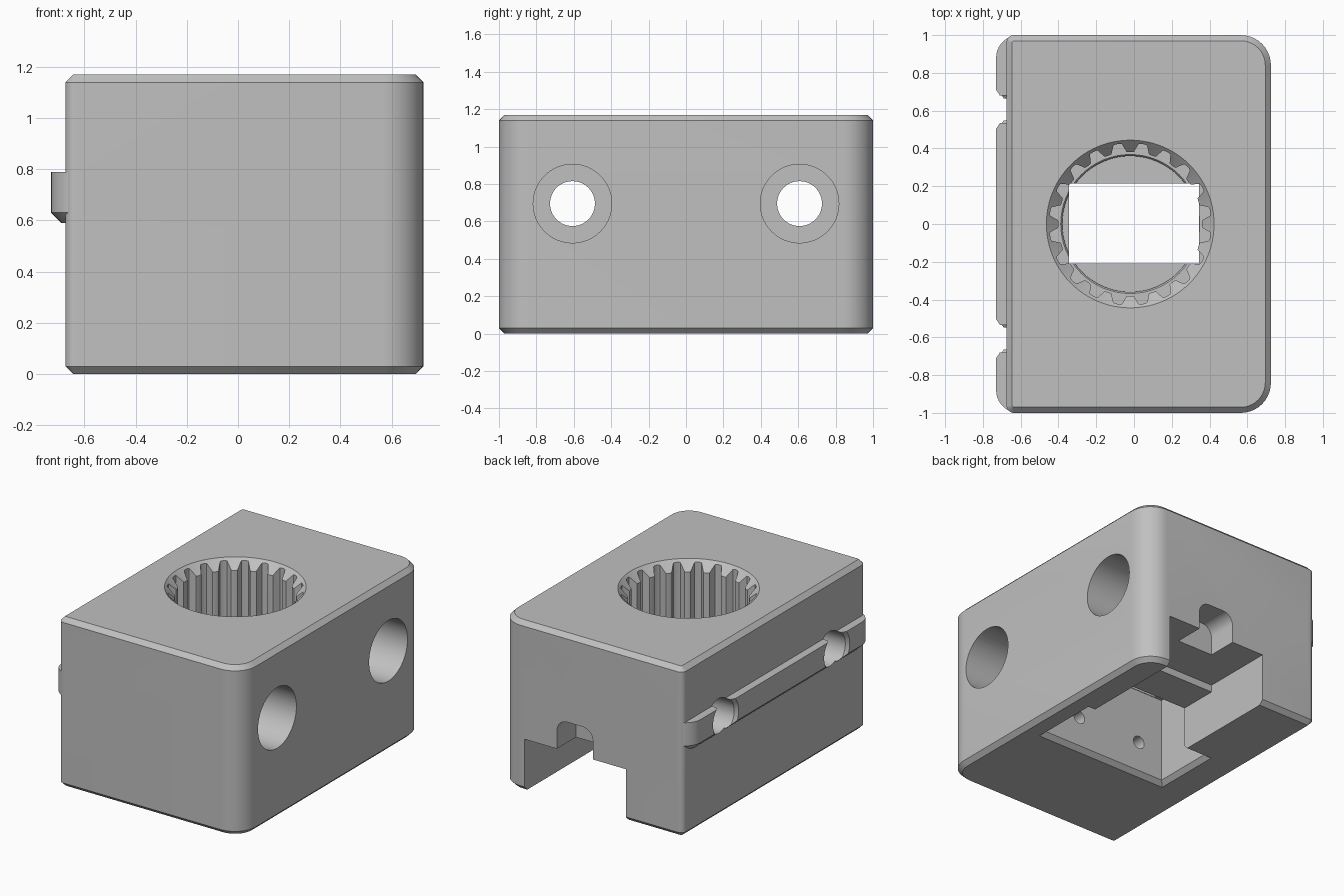
import bpy, bmesh, math
from mathutils import Matrix

old = bpy.data.objects.get("Cube")
if old:
    bpy.data.objects.remove(old, do_unlink=True)

grey = bpy.data.materials.new("plain grey")
grey.use_nodes = True
COLOUR = (0.53, 0.53, 0.53, 1)
grey.diffuse_color = COLOUR
grey.node_tree.nodes["Principled BSDF"].inputs["Base Color"].default_value = COLOUR


def loft(name, loops, matrix=None):
    """Solid from stacked loops, each given as (outline points, height)."""
    bm = bmesh.new()
    rings = [[bm.verts.new((x, y, z)) for x, y in pts] for pts, z in loops]
    n = len(rings[0])
    for a, b in zip(rings, rings[1:]):
        for i in range(n):
            j = (i + 1) % n
            bm.faces.new((a[i], a[j], b[j], b[i]))
    bm.faces.new(rings[0][::-1])
    bm.faces.new(rings[-1])
    if matrix:
        bm.transform(matrix)
    bmesh.ops.recalc_face_normals(bm, faces=bm.faces)
    mesh = bpy.data.meshes.new(name)
    bm.to_mesh(mesh)
    bm.free()
    mesh.materials.append(grey)
    ob = bpy.data.objects.new(name, mesh)
    bpy.context.collection.objects.link(ob)
    return ob


def outline(x0, x1, y0, y1, r_left, r_right, inset=0.0, steps=10):
    """Rounded rectangle with separate radii on its left and right corners."""
    x0, x1, y0, y1 = x0 + inset, x1 - inset, y0 + inset, y1 - inset
    rl, rr = max(r_left - inset, 0.01), max(r_right - inset, 0.01)
    corners = [(x1 - rr, y1 - rr, rr, 0), (x0 + rl, y1 - rl, rl, 1),
               (x0 + rl, y0 + rl, rl, 2), (x1 - rr, y0 + rr, rr, 3)]
    return [(cx + r * math.cos((q + i / steps) * math.pi / 2),
             cy + r * math.sin((q + i / steps) * math.pi / 2))
            for cx, cy, r, q in corners for i in range(steps + 1)]


def rect(x0, x1, y0, y1):
    return [(x0, y0), (x1, y0), (x1, y1), (x0, y1)]


def circle(r, cx=0, cy=0, n=64):
    return [(cx + r * math.cos(i * math.tau / n), cy + r * math.sin(i * math.tau / n))
            for i in range(n)]


def combine(target, tool, operation="DIFFERENCE"):
    mod = target.modifiers.new("combine", "BOOLEAN")
    mod.operation, mod.solver, mod.object = operation, "EXACT", tool
    bpy.context.view_layer.objects.active = target
    bpy.ops.object.modifier_apply(modifier=mod.name)
    bpy.data.objects.remove(tool, do_unlink=True)


def cut_box(x0, x1, y0, y1, z0, z1):
    combine(block, loft("box_cutter", [(rect(x0, x1, y0, y1), z) for z in (z0, z1)]))


# Main block with chamfered top and bottom
H, C = 1.17, 0.03
body = (-0.675, 0.725, -1, 1, 0.04, 0.16)
block = loft("housing_block", [(outline(*body, inset=C), 0), (outline(*body), C),
                               (outline(*body), H - C), (outline(*body, inset=C), H)])

# Side rail with a bevelled lower edge
rail = (-0.73, -0.5, -1, 1, 0.12, 0.02)
combine(block, loft("side_rail", [(outline(*rail, inset=0.04), 0.59),
                                  (outline(*rail), 0.63), (outline(*rail), 0.79)]), "UNION")

# Screw holes: head recess, clear shaft and flared mouth at the rail
along_x = Matrix.Rotation(math.pi / 2, 4, "Y")
for side in (-1, 1):
    place = Matrix.Translation((0, side * 0.607, 0.695)) @ along_x
    for name, loops in (("shaft", [(0.12, -1), (0.12, 1)]),
                        ("head_recess", [(0.21, 0.22), (0.21, 1)]),
                        ("flared_mouth", [(0.16, -0.75), (0.115, -0.705)])):
        combine(block, loft(name, [(circle(r), x) for r, x in loops], place))

# Splined bore with a conical lead-in and a stepped floor
BX, RIBS = -0.02, 20
spline = []
for i in range(RIBS * 12):
    a = i * math.tau / (RIBS * 12)
    r = 0.404 - 0.024 * max(-1, min(1, 1.8 * math.cos(RIBS * a)))
    spline.append((BX + r * math.cos(a), r * math.sin(a)))
combine(block, loft("spline_cutter", [(spline, 0.7), (spline, 1.3)]))
combine(block, loft("lead_in_cutter", [(circle(r, BX, n=96), z) for r, z in
                                       ((0.37, H - 0.074), (0.444, H), (0.474, H + 0.03))]))
combine(block, loft("floor_step_cutter", [(circle(r, BX), z) for r, z in
                                          ((0.36, 0.66), (0.36, 0.69), (0.376, 0.71))]))
cut_box(-0.345, 0.345, -0.21, 0.215, 0.5, 0.75)

# Lower cavity with a chamfered rim
cx0, cx1, cy0, cy1 = -0.41, 0.56, -0.213, 0.218
cut_box(cx0, cx1, cy0, cy1, -0.1, 0.62)
combine(block, loft("rim_cutter", [
    (rect(cx0 - e, cx1 + e, cy0 - e, cy1 + e), z) for e, z in ((0.05, -0.02), (0, 0.03))]))

# Rear opening: stepped ceiling and a round-topped pocket
cut_box(-0.24, 0.535, 0.1, 0.5, -0.1, 0.31)
cut_box(-0.24, 0.535, 0.49, 1.1, -0.1, 0.36)
pocket = outline(0.012, 0.288, 0.2, 0.565, 0.08, 0.08)
combine(block, loft("pocket_cutter", [(pocket, -1.1), (pocket, -0.79)],
                    Matrix.Rotation(math.pi / 2, 4, "X")))

# Small blind holes in the cavity's front wall
for x in (-0.22, 0.28):
    combine(block, loft("pin_hole_cutter", [(circle(0.045, x, 0.24, 24), z) for z in (0.15, 0.42)],
                        Matrix.Rotation(math.pi / 2, 4, "X")))

# Smooth the curved walls, keep the edges crisp
bpy.ops.object.select_all(action="DESELECT")
block.select_set(True)
bpy.context.view_layer.objects.active = block
bpy.ops.object.shade_smooth_by_angle(angle=math.radians(30))
